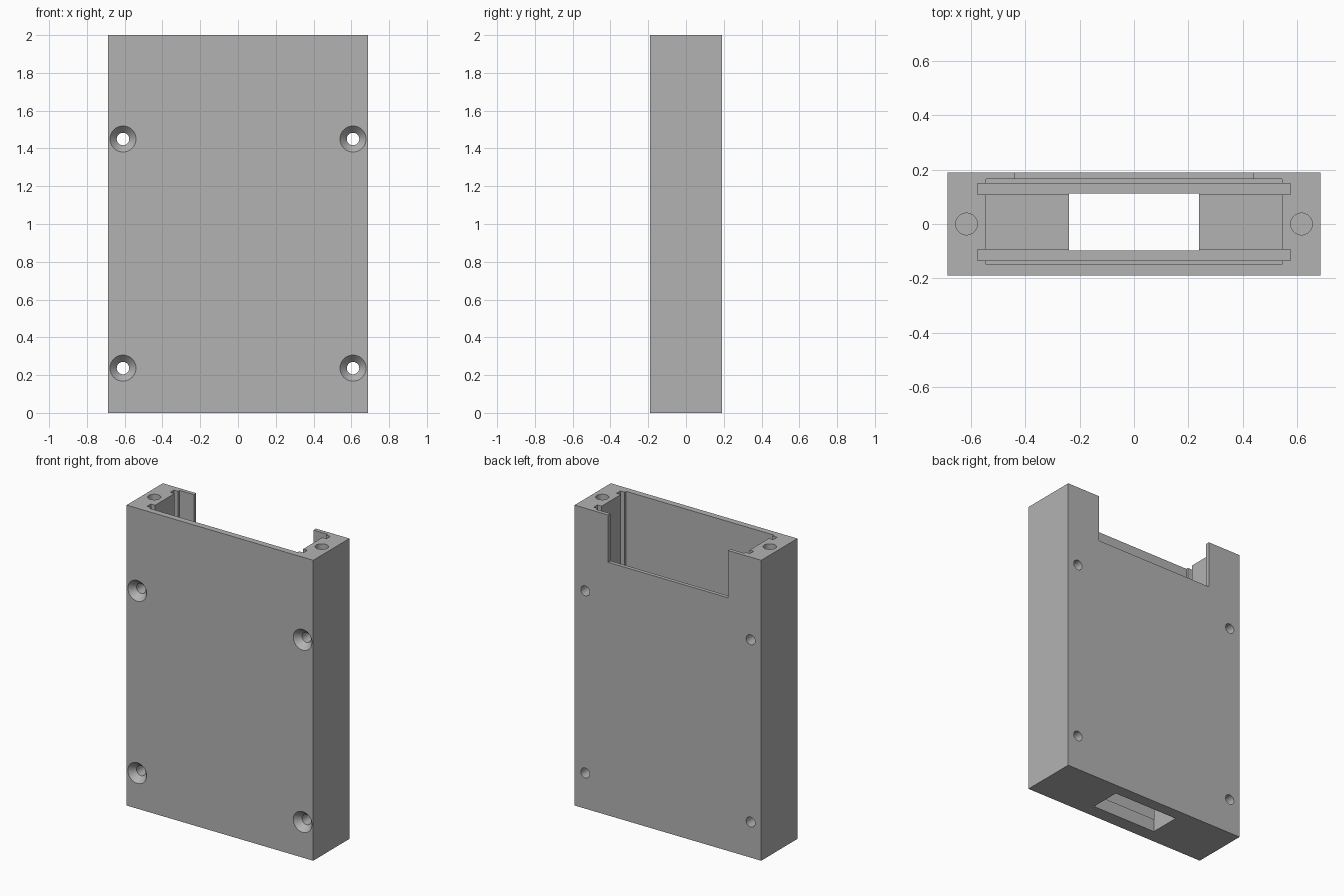
import bpy
import math

old = bpy.data.objects.get("Cube")
if old:
    bpy.data.objects.remove(old, do_unlink=True)

W, D, H = 0.687, 0.19, 2.0      # half width, half depth, height
FLOOR, SLOT_FLOOR = 0.20, 0.087
OVER = 0.1                      # cutter overshoot

grey = bpy.data.materials.new("plain grey")
grey.use_nodes = True
grey.diffuse_color = (0.45, 0.45, 0.45, 1)
grey.node_tree.nodes["Principled BSDF"].inputs["Base Color"].default_value = (0.45, 0.45, 0.45, 1)


def box(name, x0, x1, y0, y1, z0, z1):
    bpy.ops.mesh.primitive_cube_add(size=1, location=((x0 + x1) / 2, (y0 + y1) / 2, (z0 + z1) / 2))
    ob = bpy.context.object
    ob.name = name
    ob.scale = (x1 - x0, y1 - y0, z1 - z0)
    bpy.ops.object.transform_apply(location=False, rotation=False, scale=True)
    ob.data.materials.append(grey)
    return ob


def cone(name, r1, r2, depth, location, rotation=(0, 0, 0)):
    bpy.ops.mesh.primitive_cone_add(vertices=48, radius1=r1, radius2=r2, depth=depth,
                                    location=location, rotation=rotation)
    ob = bpy.context.object
    ob.name = name
    ob.data.materials.append(grey)
    return ob


def cut(target, cutter):
    cutter.hide_render = True
    mod = target.modifiers.new("cut", "BOOLEAN")
    mod.operation = "DIFFERENCE"
    mod.solver = "EXACT"
    mod.object = cutter
    bpy.context.view_layer.objects.active = target
    bpy.ops.object.modifier_apply(modifier=mod.name)
    bpy.data.objects.remove(cutter, do_unlink=True)


# Solid case block
case = box("enclosure_case", -W, W, -D, D, 0, H)

# Main cavity, open at the top
cut(case, box("cavity", -0.545, 0.545, -0.149, 0.165, FLOOR, H + OVER))

# Panel slots along front and back, deeper and wider than the cavity
for y0, y1 in ((-0.134, -0.094), (0.109, 0.149)):
    cut(case, box("panel_slot", -0.576, 0.576, y0, y1, SLOT_FLOOR, H + OVER))

# Rectangular opening through the floor
cut(case, box("floor_opening", -0.24, 0.24, -0.097, 0.112, -OVER, FLOOR + OVER))

# Notch in the top of the back wall
cut(case, box("back_notch", -0.441, 0.441, 0.155, D + OVER, H - 0.315, H + OVER))

# Side wall holes, the same on both sides
turn = (-math.pi / 2, 0, 0)
for x in (-1, 1):
    cut(case, cone("top_hole", 0.04, 0.04, 0.5, (x * 0.617, 0, H)))
    for z in (0.237, 1.45):
        cut(case, cone("screw_hole", 0.033, 0.033, 0.6, (x * 0.609, 0, z), turn))
        # The countersink starts slightly outside the front face
        cut(case, cone("countersink", 0.078, 0.033, 0.05, (x * 0.609, -D + 0.015, z), turn))

# Smooth hole walls with sharp edges kept
bpy.ops.object.select_all(action="DESELECT")
case.select_set(True)
bpy.context.view_layer.objects.active = case
bpy.ops.object.shade_smooth_by_angle(angle=math.radians(30))
